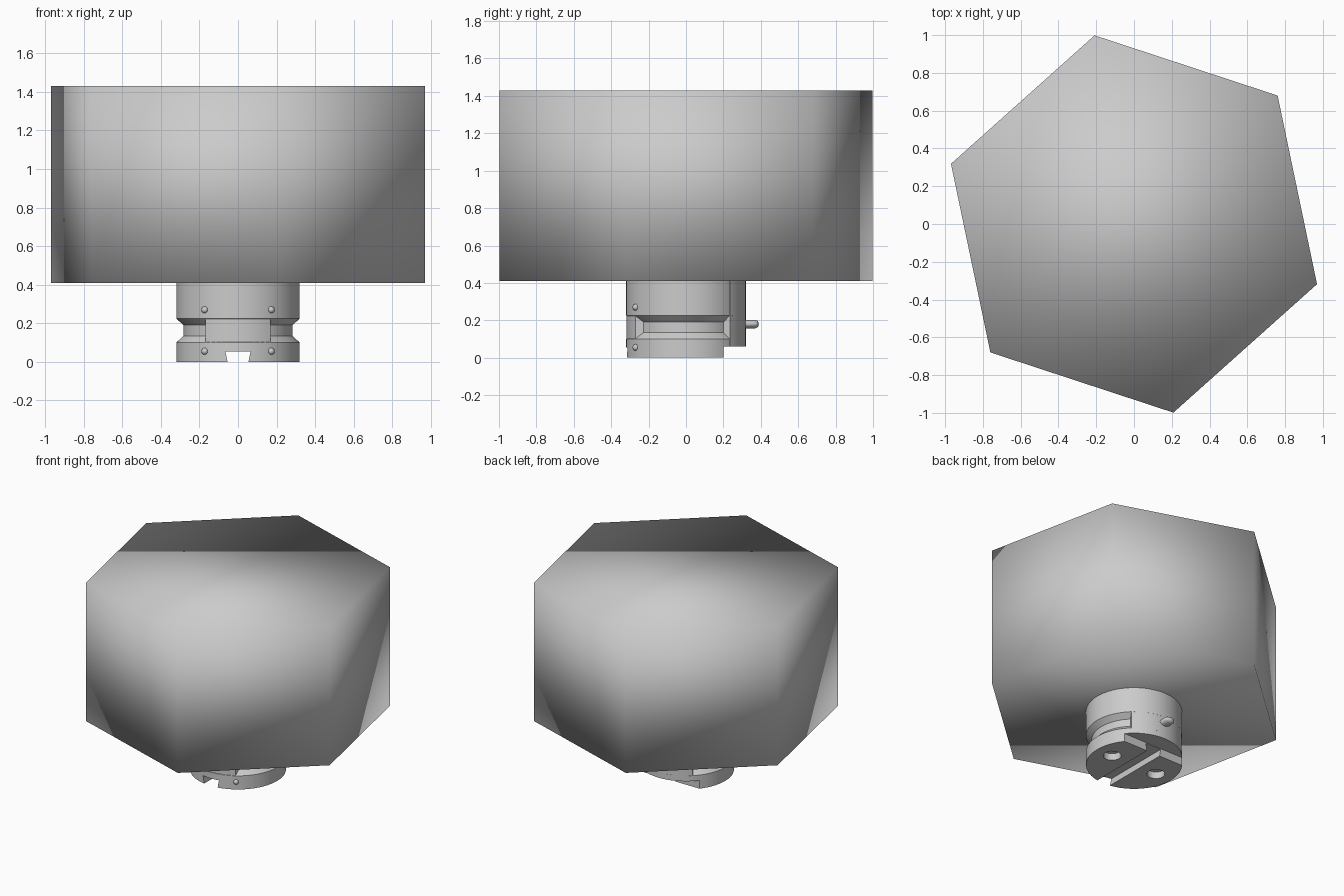
import bpy, bmesh, math
from mathutils import Matrix, Vector

if "Cube" in bpy.data.objects:
    bpy.data.objects.remove(bpy.data.objects["Cube"])


def add_object(name, bm, smooth_angle=None):
    bmesh.ops.recalc_face_normals(bm, faces=bm.faces)
    mesh = bpy.data.meshes.new(name)
    bm.to_mesh(mesh)
    bm.free()
    obj = bpy.data.objects.new(name, mesh)
    bpy.context.collection.objects.link(obj)
    if smooth_angle is not None:
        smooth(obj, smooth_angle)
    return obj


def smooth(obj, degrees):
    bpy.ops.object.select_all(action='DESELECT')
    obj.select_set(True)
    bpy.context.view_layer.objects.active = obj
    if degrees >= 180:
        bpy.ops.object.shade_smooth()
    else:
        bpy.ops.object.shade_smooth_by_angle(angle=math.radians(degrees))


def lathe(profile, steps=64):
    bm = bmesh.new()
    verts = [bm.verts.new((r, 0, z)) for r, z in profile]
    edges = [bm.edges.new(p) for p in zip(verts, verts[1:])]
    bmesh.ops.spin(bm, geom=verts + edges, cent=(0, 0, 0), axis=(0, 0, 1),
                   angle=math.tau, steps=steps)
    bmesh.ops.remove_doubles(bm, verts=bm.verts, dist=1e-4)
    return bm


def prism(section, start, end, along='z'):
    bm = bmesh.new()
    place = {'z': lambda a, b, t: (a, b, t), 'y': lambda a, b, t: (a, t, b)}[along]
    face = bm.faces.new([bm.verts.new(place(a, b, start)) for a, b in section])
    out = bmesh.ops.extrude_face_region(bm, geom=[face], use_keep_orig=True)
    top = [v for v in out['geom'] if isinstance(v, bmesh.types.BMVert)]
    bmesh.ops.translate(bm, verts=top, vec=Vector(place(0, 0, end - start)))
    return bm


def arc(radius, limit, centre, count=12):
    return [(radius * math.cos(a), radius * math.sin(a)) for a in
            (centre - limit + 2 * limit * i / count for i in range(count + 1))]


def cut(obj, cutter):
    mod = obj.modifiers.new('cut', 'BOOLEAN')
    mod.operation = 'DIFFERENCE'
    mod.solver = 'EXACT'
    mod.object = cutter
    cutter.hide_render = True
    cutter.hide_set(True)


# Large hexagonal block, with welded smooth corners
corners = [(1.02 * math.cos(a), 1.02 * math.sin(a)) for a in
           (math.radians(41.8 + 60 * i) for i in range(6))]
add_object('hexagonal_block', prism(corners, 0.41, 1.43), 180)

# Round connector with a waist groove
connector = add_object('connector', lathe([
    (0, 0), (0.32, 0), (0.32, 0.1), (0.283, 0.135), (0.283, 0.19),
    (0.32, 0.225), (0.32, 0.415), (0, 0.415)]))

# Dovetail slot along the underside, and a step at its back
cut(connector, add_object('slot_cutter', prism(
    [(-0.045, -0.05), (0.045, -0.05), (0.065, 0.055), (-0.065, 0.055)], -0.5, 0.5, 'y')))
cut(connector, add_object('back_step_cutter', prism(
    [(-0.4, 0.2), (0.4, 0.2), (0.4, 0.5), (-0.4, 0.5)], -0.1, 0.06)))

# Round sockets in the underside
for x, y, r, top in [(-0.19, 0, 0.06, 0.05), (0.19, 0, 0.06, 0.05)]:
    bm = bmesh.new()
    bmesh.ops.create_cone(bm, cap_ends=True, segments=24, radius1=r, radius2=r,
                          depth=0.2, matrix=Matrix.Translation((x, y, top - 0.1)))
    cut(connector, add_object('socket_cutter', bm))
smooth(connector, 35)

# Raised front and back panels bridging the groove
add_object('front_panel', prism(arc(0.318, 0.56, -math.pi / 2) + [(0.17, -0.2), (-0.17, -0.2)],
                                0.06, 0.41), 35)
add_object('back_panel', prism(arc(0.32, 0.75, math.pi / 2) + [(-0.2, 0.2), (0.2, 0.2)],
                               0.06, 0.41), 35)

# Small bumps at the front panel corners
for x in (-0.172, 0.172):
    for z in (0.055, 0.27):
        bm = bmesh.new()
        bmesh.ops.create_uvsphere(bm, u_segments=16, v_segments=10, radius=0.018,
                                  matrix=Matrix.Translation((x, -0.268, z)))
        add_object('corner_bump', bm, 60)

# Rounded locking pin at the back
bm = lathe([(0, 0), (0.023, 0), (0.023, 0.13), (0.016, 0.145), (0, 0.15)], 24)
bmesh.ops.transform(bm, verts=bm.verts, matrix=Matrix.Translation((0, 0.24, 0.18))
                    @ Matrix.Rotation(-math.pi / 2, 4, 'X') @ Matrix.Diagonal((1.7, 1, 1, 1)))
add_object('locking_pin', bm, 50)
